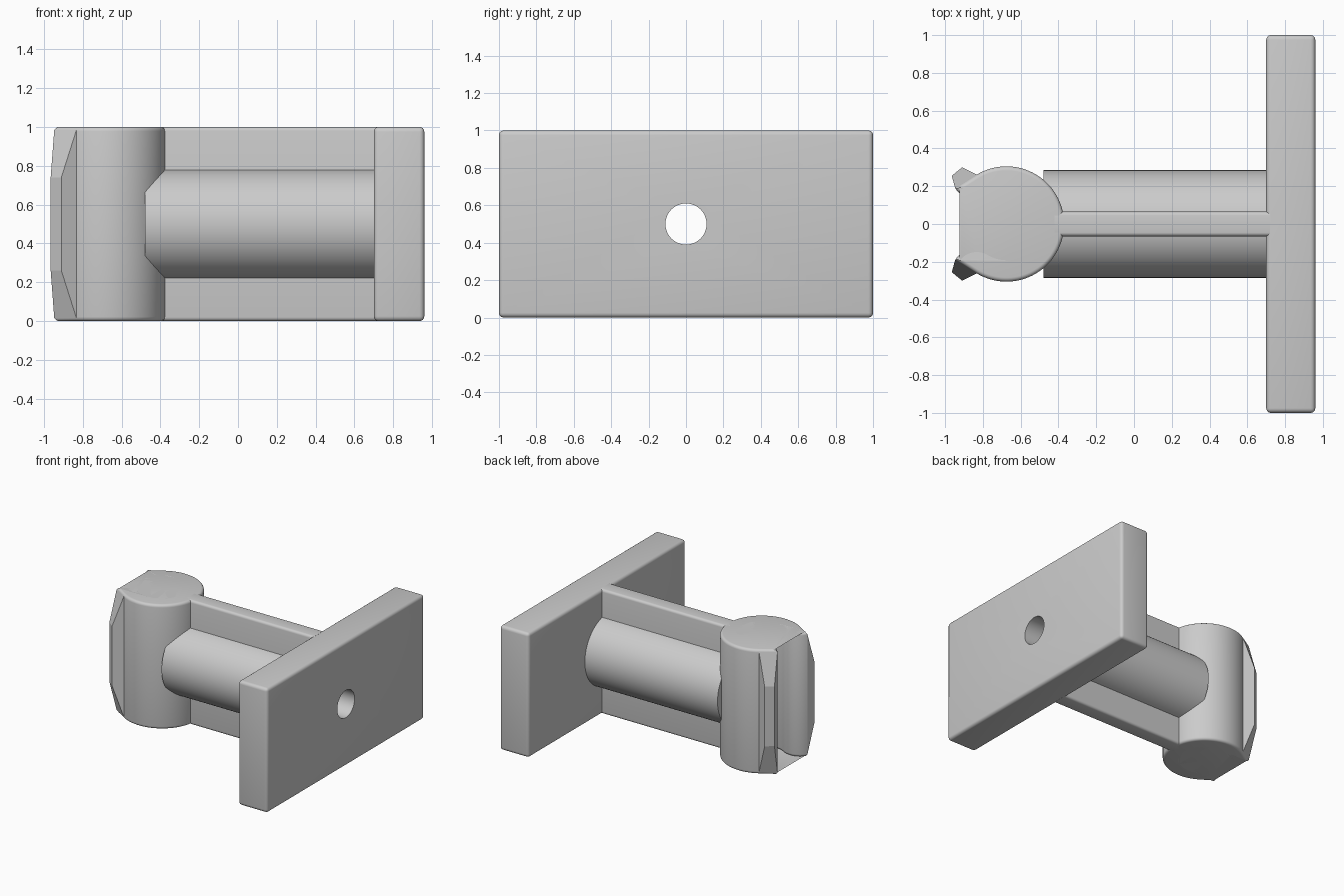
import bpy, bmesh
from math import cos, sin, radians, pi
from mathutils import Matrix, Vector

old = bpy.data.objects.get("Cube")
if old:
    bpy.data.objects.remove(old, do_unlink=True)

grey = bpy.data.materials.new("plain grey")
grey.use_nodes = True
colour = (0.6, 0.6, 0.6, 1)
grey.diffuse_color = colour
grey.node_tree.nodes["Principled BSDF"].inputs["Base Color"].default_value = colour


def finish(name, bm):
    bmesh.ops.recalc_face_normals(bm, faces=bm.faces)
    mesh = bpy.data.meshes.new(name)
    bm.to_mesh(mesh)
    bm.free()
    mesh.materials.append(grey)
    obj = bpy.data.objects.new(name, mesh)
    bpy.context.collection.objects.link(obj)
    return obj


def round_edges(bm, edges, size):
    bmesh.ops.bevel(bm, geom=list(edges), offset=size, segments=4,
                    profile=0.5, affect='EDGES')


def box(name, x0, x1, half_y, rounded, size=0.025):
    bm = bmesh.new()
    bmesh.ops.create_cube(bm, size=1)
    for v in bm.verts:
        v.co = (x0 if v.co.x < 0 else x1, 2 * half_y * v.co.y, v.co.z + 0.5)
    round_edges(bm, [e for e in bm.edges if rounded(e)], size)
    return finish(name, bm)


def rod(name, radius, x0, x1):
    bm = bmesh.new()
    place = Matrix.Translation(((x0 + x1) / 2, 0, 0.5)) @ Matrix.Rotation(pi / 2, 4, 'Y')
    bmesh.ops.create_cone(bm, cap_ends=True, segments=96, radius1=radius,
                          radius2=radius, depth=x1 - x0, matrix=place)
    return finish(name, bm)


def arc(centre, radius, start, end, steps):
    angles = [radians(start + (end - start) * i / steps) for i in range(steps + 1)]
    return [centre + radius * Vector((cos(a), sin(a))) for a in angles]


# Wall plate, web and round body
wall_plate = box("wall_plate", 0.7, 0.96, 1.0, lambda e: True)
web = box("web", -0.42, 0.72, 0.065,
          lambda e: abs(e.verts[0].co.x - e.verts[1].co.x) > 0.1, 0.02)
body = rod("round_body", 0.285, -0.48, 0.72)

# Open clip: a ring whose two ends curl outward
centre = Vector((-0.675, 0))
outer, inner, mouth = 0.305, 0.17, 121
half = arc(centre, inner, 0, mouth, 32)
notch = centre + outer * Vector((cos(radians(mouth)), sin(radians(mouth))))
half += arc(notch, outer - inner, mouth - 180, -148, 20)[1:]
tip = half[-1]
half += arc(centre, outer, mouth, 0, 40)
upper_inner = half[:53]
upper_outer = half[53:]


def flip(points):
    return [Vector((p.x, -p.y)) for p in reversed(points)]


outline = upper_inner + upper_outer + flip(upper_outer)[1:] + flip(upper_inner)[:-1]
bm = bmesh.new()
base = bm.faces.new([bm.verts.new((p.x, p.y, 0)) for p in outline])
top = bmesh.ops.extrude_face_region(bm, geom=[base])["geom"]
bmesh.ops.translate(bm, vec=(0, 0, 1), verts=[v for v in top if isinstance(v, bmesh.types.BMVert)])
round_edges(bm, [e for e in bm.edges if abs(e.verts[0].co.z - e.verts[1].co.z) < 0.1], 0.022)
clip = finish("clip_ring", bm)

# Tapered lips at the clip mouth
lips = []
for side, name in ((1, "left_lip"), (-1, "right_lip")):
    bm = bmesh.new()
    corners = [(tip.x, tip.y, 0.015), (notch.x, notch.y, 0.015),
               (-0.91, 0.3, 0.26), (-0.965, 0.255, 0.26)]
    rings = [[bm.verts.new((x, side * y, 1 - z if up else z)) for x, y, z in corners]
             for up in (False, True)]
    for ring in rings:
        bm.faces.new(ring)
    for i in range(4):
        j = (i + 1) % 4
        bm.faces.new((rings[0][i], rings[0][j], rings[1][j], rings[1][i]))
    lips.append(finish(name, bm))

# Screw hole running along the whole body
cutter = rod("hole_cutter", 0.11, -0.7, 1.2)
for obj in (wall_plate, web, body, clip):
    cut = obj.modifiers.new("screw hole", 'BOOLEAN')
    cut.operation = 'DIFFERENCE'
    cut.solver = 'EXACT'
    cut.object = cutter
    bpy.context.view_layer.objects.active = obj
    bpy.ops.object.modifier_apply(modifier=cut.name)
bpy.data.objects.remove(cutter, do_unlink=True)

# Smooth curves, crisp corners
bpy.ops.object.select_all(action='DESELECT')
for obj in (wall_plate, web, body, clip):
    obj.select_set(True)
bpy.context.view_layer.objects.active = body
bpy.ops.object.shade_smooth_by_angle(angle=radians(30))
